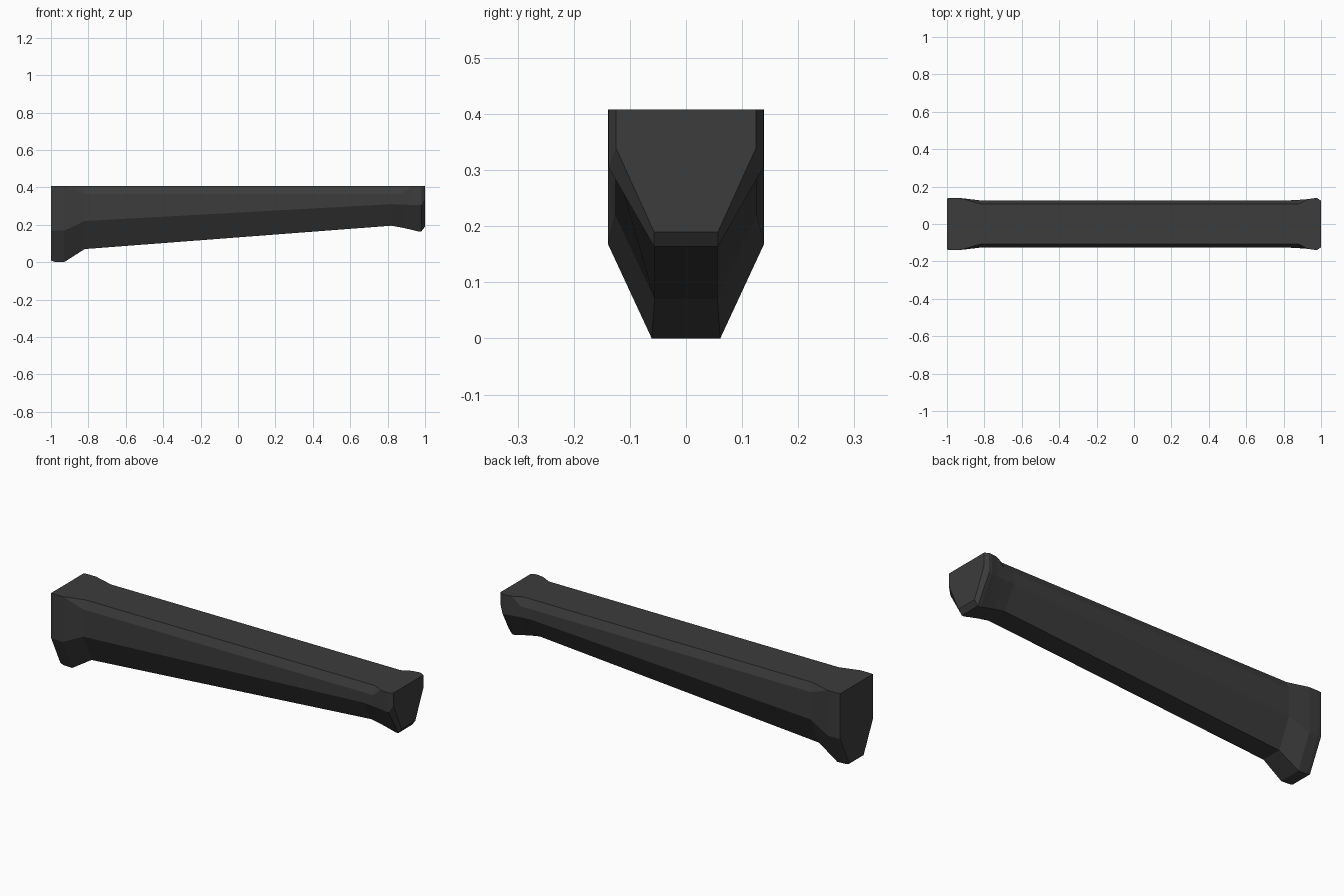
import bpy
import bmesh

cube = bpy.data.objects.get("Cube")
if cube:
    bpy.data.objects.remove(cube, do_unlink=True)

TOP = 0.408

# One dark grey for the whole part
grey = bpy.data.materials.new("dark_grey")
grey.use_nodes = True
colour = (0.045, 0.045, 0.045, 1)
grey.diffuse_color = colour
grey.node_tree.nodes["Principled BSDF"].inputs["Base Color"].default_value = colour

# Stations along the beam: x, top half width, chamfer depth, side half width,
# shoulder height, bottom half width, bottom height
stations = [
    (-1.0, 0.137, 0, 0.137, 0.168, 0.06, 0.008),
    (-0.98, 0.139, 0, 0.139, 0.168, 0.061, 0.002),
    (-0.93, 0.139, 0, 0.139, 0.168, 0.061, 0),
    (-0.82, 0.107, 0.043, 0.126, 0.22, 0.056, 0.07),
    (0.82, 0.107, 0.043, 0.126, 0.31, 0.056, 0.195),
    (0.88, 0.107, 0.043, 0.129, 0.308, 0.056, 0.184),
    (0.93, 0.133, 0, 0.133, 0.306, 0.057, 0.173),
    (0.965, 0.138, 0, 0.138, 0.305, 0.057, 0.164),
    (0.98, 0.138, 0, 0.138, 0.305, 0.057, 0.164),
    (1.0, 0.125, 0, 0.125, 0.34, 0.057, 0.19),
]


def section(bm, x, top_y, depth, side_y, shoulder_z, bottom_y, bottom_z):
    """Closed eight-point cross-section, mirrored across y."""
    half = [(top_y, TOP), (side_y, TOP - depth),
            (side_y, shoulder_z), (bottom_y, bottom_z)]
    ring = half + [(-y, z) for y, z in reversed(half)]
    return [bm.verts.new((x, y, z)) for y, z in ring]


# Loft the sections into a tapered beam with flared ends
bm = bmesh.new()
rings = [section(bm, *s) for s in stations]
for a, b in zip(rings, rings[1:]):
    for i in range(len(a)):
        j = (i + 1) % len(a)
        bm.faces.new((a[i], a[j], b[j], b[i]))
bm.faces.new(rings[0])
bm.faces.new(rings[-1])

# Merge the chamfer where it runs out, then clean up the normals
bmesh.ops.remove_doubles(bm, verts=bm.verts[:], dist=0.0005)
bmesh.ops.recalc_face_normals(bm, faces=bm.faces[:])
mesh = bpy.data.meshes.new("tapered_beam")
bm.to_mesh(mesh)
bm.free()
mesh.materials.append(grey)
beam = bpy.data.objects.new("tapered_beam", mesh)
bpy.context.collection.objects.link(beam)
